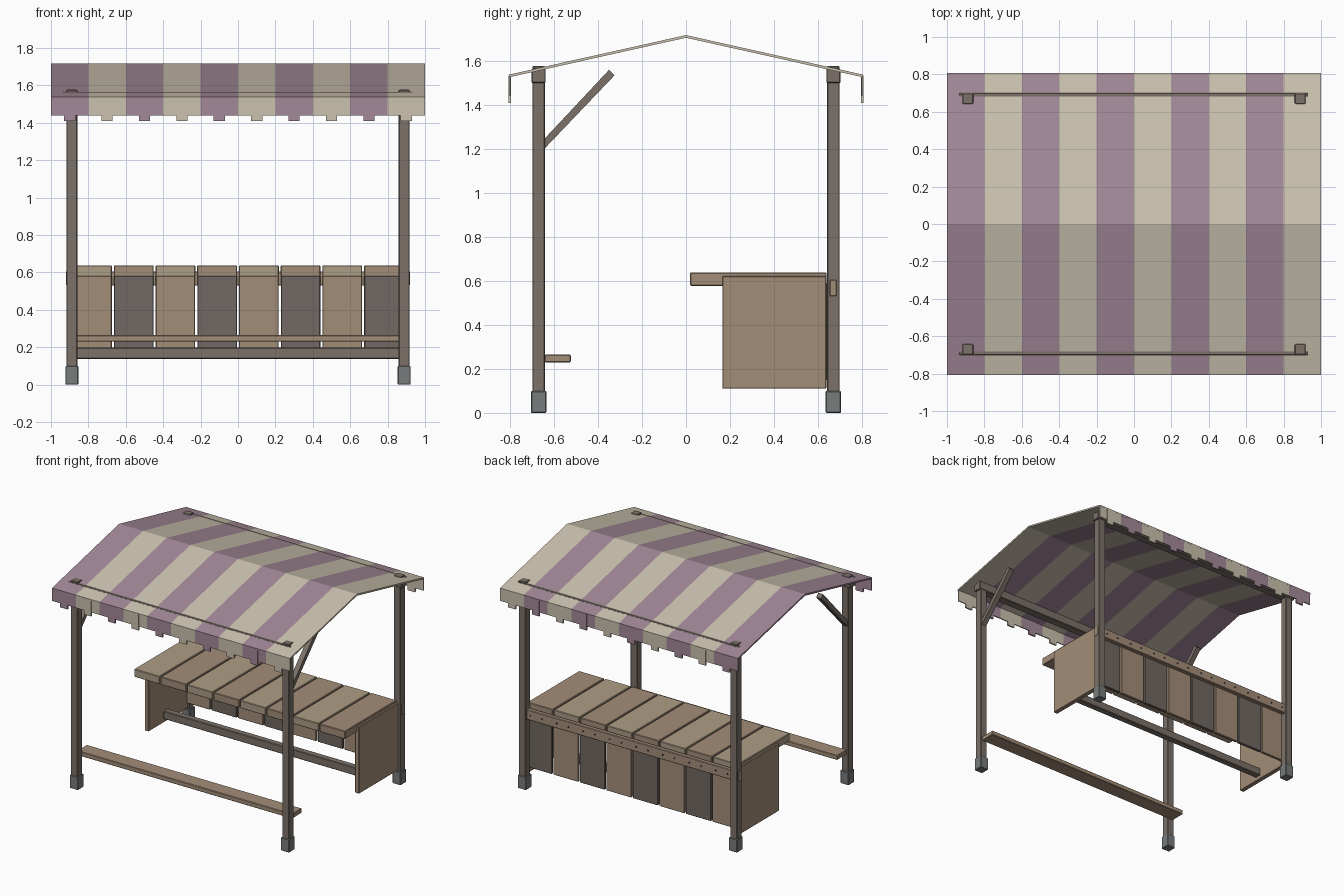
import bpy, bmesh, math
from mathutils import Matrix, Vector

if "Cube" in bpy.data.objects:
    bpy.data.objects.remove(bpy.data.objects["Cube"])


def mat(name, r, g, b):
    m = bpy.data.materials.new(name)
    m.diffuse_color = (r, g, b, 1)
    m.use_nodes = True
    m.node_tree.nodes["Principled BSDF"].inputs["Base Color"].default_value = m.diffuse_color
    return m


PURPLE = mat("purple_cloth", 0.37, 0.25, 0.32)
CREAM = mat("cream_cloth", 0.60, 0.54, 0.43)
FRAME = mat("frame_wood", 0.20, 0.165, 0.14)
DARK = mat("dark_plank", 0.165, 0.14, 0.125)
TAN = mat("tan_plank", 0.37, 0.27, 0.19)
PALE = mat("pale_plank", 0.42, 0.34, 0.235)
METAL = mat("metal", 0.19, 0.20, 0.20)
NAIL = mat("nail", 0.06, 0.06, 0.06)


def finish(name, bm, m):
    bmesh.ops.recalc_face_normals(bm, faces=bm.faces)
    me = bpy.data.meshes.new(name)
    bm.to_mesh(me)
    bm.free()
    me.materials.append(m)
    ob = bpy.data.objects.new(name, me)
    bpy.context.collection.objects.link(ob)
    return ob


def box(name, x, y, z, m, bevel=0.004):
    """Box from (min, max) ranges with a small chamfer."""
    bm = bmesh.new()
    bmesh.ops.create_cube(bm, size=1)
    for v in bm.verts:
        v.co = [r[0] + (c + 0.5) * (r[1] - r[0]) for r, c in zip((x, y, z), v.co)]
    if bevel:
        bmesh.ops.bevel(bm, geom=bm.edges[:], offset=bevel, segments=1, affect='EDGES')
    return finish(name, bm, m)


def prism_x(name, profile, x0, x1, m):
    """Extrude a (y, z) outline along x."""
    bm = bmesh.new()
    f = bm.faces.new([bm.verts.new((x0, y, z)) for y, z in profile])
    ext = bmesh.ops.extrude_face_region(bm, geom=[f])["geom"]
    bmesh.ops.translate(bm, vec=(x1 - x0, 0, 0),
                        verts=[g for g in ext if isinstance(g, bmesh.types.BMVert)])
    return finish(name, bm, m)


def span(c, w):
    return (c - w / 2, c + w / 2)


# Posts with metal feet
for sx in (-1, 1):
    for sy in (-1, 1):
        box("post", span(sx * 0.888, 0.058), span(sy * 0.67, 0.058), (0.05, 1.577), FRAME)
        box("post_foot", span(sx * 0.888, 0.07), span(sy * 0.67, 0.07), (0, 0.1), METAL)

    # Diagonal brace leaning inward from the front post
    d = Vector((0.31, 0.345)).normalized() * 0.028
    prism_x("brace", [(-0.645, 1.2), (-0.325, 1.535), (-0.35, 1.56), (-0.645, 1.245)],
            sx * 0.888 - 0.02, sx * 0.888 + 0.02, FRAME)

# Eaves beams
for sy in (-1, 1):
    box("eaves_beam", (-0.935, 0.93), span(sy * 0.67, 0.064), (1.5, 1.566), FRAME)

# Striped canopy with hanging valance
T = 0.012
for i in range(10):
    x0 = -1 + 0.2 * i
    m = CREAM if i % 2 else PURPLE
    prism_x("canopy_stripe", [(-0.806, 1.538), (0, 1.718), (0.806, 1.538),
                              (0.806, 1.538 - T), (0, 1.718 - T), (-0.806, 1.538 - T)],
            x0, x0 + 0.2, m)
    for sy in (-1, 1):
        y = span(sy * 0.801, 0.008)
        box("valance", (x0, x0 + 0.2), y, (1.44, 1.535), m, 0)
        box("valance_tab", span(x0 + 0.1, 0.06), span(sy * 0.801, 0.012), (1.41, 1.535), m, 0)

# Counter top planks and back planks
P = 1.784 / 8
for i in range(8):
    c = -0.892 + P * (i + 0.5)
    box("counter_plank", span(c, P - 0.01), (0.018, 0.64), (0.578, 0.638), (PALE, TAN)[i % 2])
    box("back_plank", span(c, P - 0.012), (0.628, 0.65), (0.15, 0.59), (TAN, DARK)[i % 2], 0.003)
    # Pair of nails through the back rail into each plank
    for dx in (-0.05, 0.05):
        bm = bmesh.new()
        bmesh.ops.create_cone(bm, cap_ends=True, segments=8, radius1=0.006, radius2=0.006, depth=0.01,
                              matrix=Matrix.Translation((c + dx, 0.687, 0.568)) @ Matrix.Rotation(math.pi / 2, 4, 'X'))
        finish("nail", bm, NAIL)

# Counter sides, rails and front bench
for sx in (-1, 1):
    box("counter_side", span(sx * 0.885, 0.035), (0.165, 0.638), (0.11, 0.622), TAN)
box("back_rail", (-0.92, 0.92), (0.652, 0.686), (0.53, 0.606), TAN)
box("lower_rail", (-0.87, 0.87), span(0.37, 0.05), (0.138, 0.198), FRAME)
box("front_bench", (-0.905, 0.905), (-0.642, -0.524), (0.23, 0.265), TAN)
